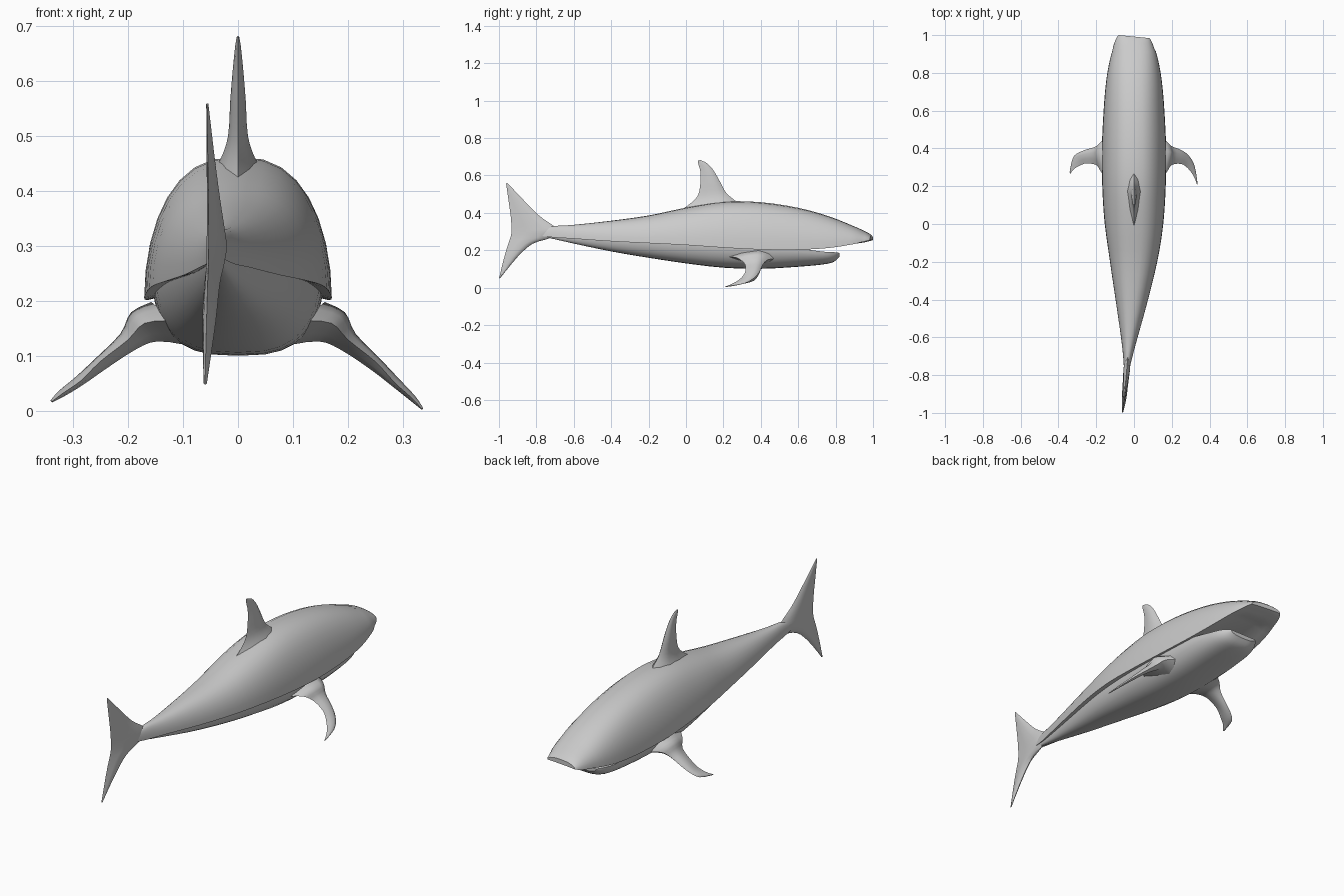
import bpy, bmesh
from math import sin, cos, pi, radians
from mathutils import Vector


def bend(y):
    # sideways sweep of the tail
    return -0.06 * (max(0, -0.1 - y) / 0.9) ** 1.5


def loft(name, rings, angle):
    bm = bmesh.new()
    vs = [[bm.verts.new(p) for p in r] for r in rings]
    n = len(vs[0])
    for a, b in zip(vs, vs[1:]):
        for i in range(n):
            j = (i + 1) % n
            bm.faces.new((a[i], a[j], b[j], b[i]))
    bm.faces.new(vs[0])
    bm.faces.new(vs[-1])
    bmesh.ops.recalc_face_normals(bm, faces=bm.faces)
    me = bpy.data.meshes.new(name)
    bm.to_mesh(me)
    bm.free()
    ob = bpy.data.objects.new(name, me)
    bpy.context.collection.objects.link(ob)
    bpy.ops.object.select_all(action='DESELECT')
    ob.select_set(True)
    bpy.context.view_layer.objects.active = ob
    bpy.ops.object.shade_smooth_by_angle(angle=radians(angle))
    return ob


def smooth(rows, steps=3):
    # Catmull-Rom interpolation between stations
    out = []
    for i in range(len(rows) - 1):
        p = [rows[max(0, min(len(rows) - 1, i + k))] for k in (-1, 0, 1, 2)]
        for s in range(steps):
            t = s / steps
            out.append([b + 0.5 * t * (c - a + t * (2*a - 5*b + 4*c - d + t * (3*(b - c) + d - a)))
                        for a, b, c, d in zip(*p)])
    return out + [rows[-1]]


def fin(name, sections, normal, place):
    # each section: leading point, trailing point, half thickness
    nrm = Vector(normal).normalized()
    shape = [(0, 0), (0.12, 0.6), (0.35, 1), (0.7, 0.6), (1, 0),
             (0.7, -0.6), (0.35, -1), (0.12, -0.6)]
    rows = smooth([[*a, *b, t] for a, b, t in sections])
    rings = []
    for r in rows:
        a, b = Vector(r[:3]), Vector(r[3:6])
        rings.append([place(a.lerp(b, u) + nrm * (v * r[6])) for u, v in shape])
    return loft(name, rings, 60)


# upper body: y, top z, lower edge z, half width
back = [(-0.80, 0.315, 0.280, 0.010), (-0.70, 0.330, 0.268, 0.025), (-0.60, 0.336, 0.262, 0.044),
        (-0.40, 0.358, 0.248, 0.086), (-0.20, 0.386, 0.238, 0.125), (0.0, 0.428, 0.228, 0.155),
        (0.2, 0.460, 0.214, 0.168), (0.4, 0.457, 0.204, 0.170), (0.6, 0.427, 0.203, 0.161),
        (0.76, 0.383, 0.212, 0.147), (0.88, 0.336, 0.230, 0.125), (0.965, 0.298, 0.247, 0.098),
        (0.992, 0.279, 0.255, 0.082)]
rings = []
for y, zt, zl, w in smooth(back):
    ring = []
    for i in range(17):
        a = pi * i / 16
        c = cos(a)
        x = w * abs(c) ** 0.8 * (1 if c > 0 else -1)
        ring.append((x, zl + (zt - zl) * sin(a)))
    lift = 0.16 * (zt - zl) * (1 if y < 0.9 else 0.3)
    ring += [(-0.75 * w, zl + 0.3 * lift), (-0.4 * w, zl + lift),
             (0.4 * w, zl + lift), (0.75 * w, zl + 0.3 * lift)]
    skew = 0.1 if y > 0.94 else 0
    rings.append([(x + bend(y), y - skew * x, z) for x, z in ring])
loft("upper_body", rings, 40)

# belly and lower jaw: y, top z, bottom z, half width
belly = [(-0.74, 0.290, 0.268, 0.010), (-0.60, 0.285, 0.236, 0.030), (-0.40, 0.275, 0.194, 0.066),
         (-0.20, 0.265, 0.160, 0.100), (0.0, 0.255, 0.130, 0.128), (0.2, 0.240, 0.107, 0.148),
         (0.4, 0.225, 0.101, 0.154), (0.6, 0.210, 0.112, 0.145), (0.73, 0.193, 0.124, 0.125),
         (0.79, 0.190, 0.138, 0.102), (0.82, 0.186, 0.165, 0.075)]
rings = []
for y, zt, zb, w in smooth(belly):
    ring = []
    for i in range(17):
        c = cos(pi * i / 16)
        x = w * abs(c) ** 0.7 * (1 if c > 0 else -1)
        ring.append((x + bend(y), y, zt - (zt - zb) * sin(pi * i / 16)))
    rings.append(ring)
loft("belly_and_jaw", rings, 40)

# dorsal fin
dorsal = [((0, 0.32, 0.42), (0, -0.08, 0.385), 0.060), ((0, 0.26, 0.468), (0, 0.01, 0.440), 0.032),
          ((0, 0.215, 0.507), (0, 0.062, 0.49), 0.018), ((0, 0.18, 0.570), (0, 0.077, 0.56), 0.014),
          ((0, 0.145, 0.63), (0, 0.077, 0.62), 0.009), ((0, 0.11, 0.667), (0, 0.066, 0.66), 0.005),
          ((0, 0.075, 0.682), (0, 0.064, 0.68), 0.002)]
fin("dorsal_fin", dorsal, (1, 0, 0), lambda p: p)

# pectoral fins, the left one swept slightly less
pectoral = [((0.12, 0.48, 0.155), (0.12, 0.22, 0.165), 0.055), ((0.17, 0.44, 0.15), (0.17, 0.27, 0.16), 0.036),
            ((0.20, 0.412, 0.125), (0.20, 0.312, 0.13), 0.020), ((0.25, 0.392, 0.083), (0.25, 0.318, 0.09), 0.013),
            ((0.29, 0.362, 0.05), (0.285, 0.295, 0.052), 0.009), ((0.32, 0.31, 0.022), (0.315, 0.255, 0.025), 0.006),
            ((0.336, 0.215, 0.004), (0.334, 0.208, 0.005), 0.002)]


def left(p):
    k = max(0, (p.x - 0.2) / 0.136) ** 3
    return Vector((-p.x - 0.004 * k, p.y + 0.06 * k, p.z + 0.014 * k))


fin("right_pectoral_fin", pectoral, (0.7, 0, 0.75), lambda p: p)
fin("left_pectoral_fin", pectoral, (0.7, 0, 0.75), left)

# tail fin
tail = [((0, -0.955, 0.560), (0, -0.962, 0.557), 0.002), ((0, -0.87, 0.470), (0, -0.948, 0.46), 0.007),
        ((0, -0.785, 0.385), (0, -0.938, 0.39), 0.012), ((0, -0.71, 0.332), (0, -0.933, 0.33), 0.016),
        ((0, -0.68, 0.298), (0, -0.933, 0.30), 0.018), ((0, -0.73, 0.264), (0, -0.938, 0.27), 0.016),
        ((0, -0.82, 0.235), (0, -0.955, 0.22), 0.014), ((0, -0.90, 0.165), (0, -0.975, 0.15), 0.012),
        ((0, -0.992, 0.053), (0, -1.0, 0.048), 0.003)]
fin("tail_fin", tail, (1, 0, 0), lambda p: Vector((p.x + bend(p.y), p.y, p.z)))
